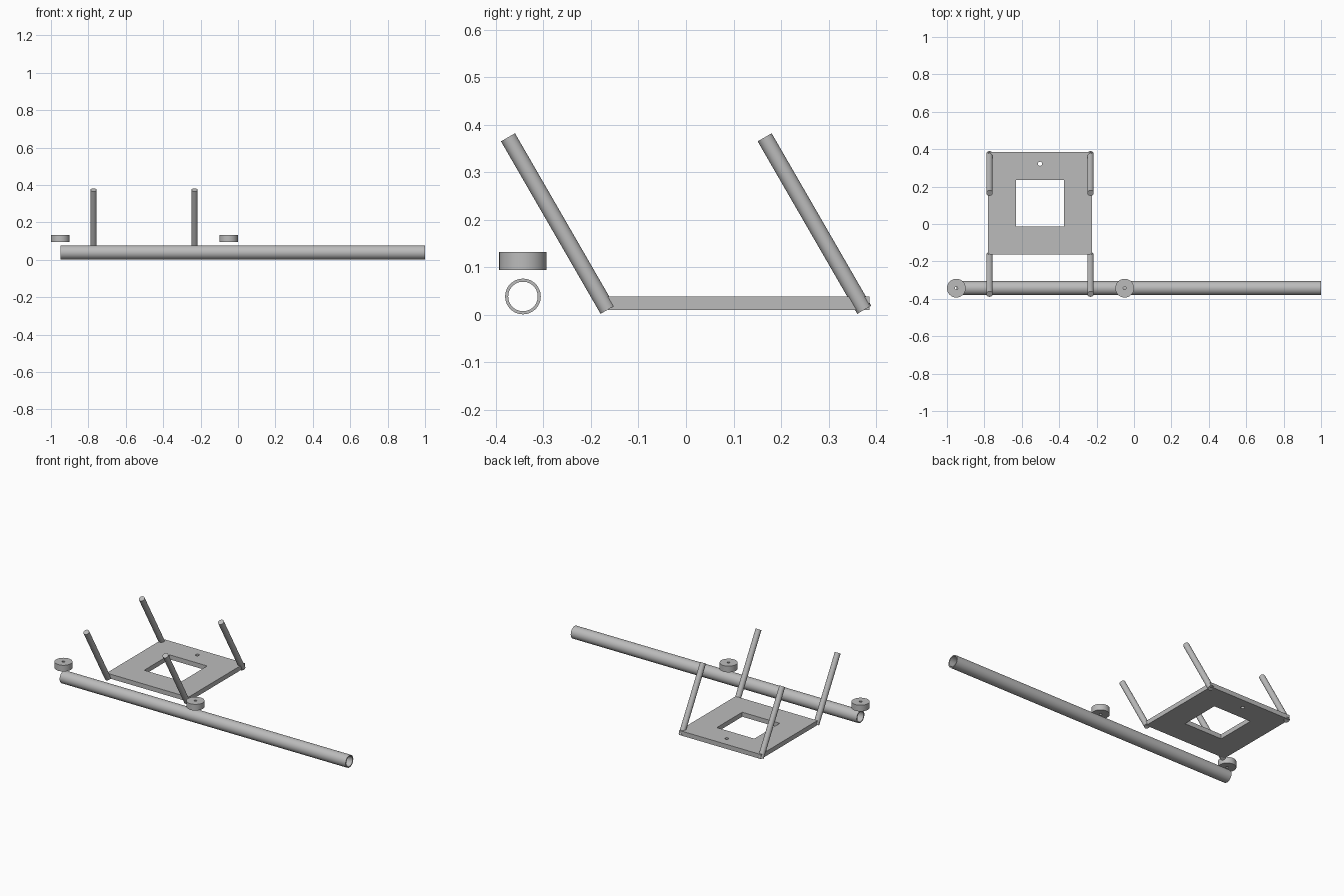
import bpy
import bmesh
from math import cos, sin, pi, radians

cube = bpy.data.objects.get("Cube")
if cube:
    bpy.data.objects.remove(cube, do_unlink=True)

GREY = 0.5
metal = bpy.data.materials.new("plain grey")
metal.use_nodes = True
metal.diffuse_color = (GREY, GREY, GREY, 1)
metal.node_tree.nodes["Principled BSDF"].inputs["Base Color"].default_value = (GREY, GREY, GREY, 1)


def circle(radius, sides=48, x=0, y=0):
    return [(x + radius * cos(2 * pi * i / sides), y + radius * sin(2 * pi * i / sides))
            for i in range(sides)]


def rectangle(half_x, half_y):
    return [(-half_x, -half_y), (half_x, -half_y), (half_x, half_y), (-half_x, half_y)]


def extrusion(name, outlines, length, location, rotation=(0, 0, 0)):
    """Extrude an outline, with any further outlines as holes, centred on location."""
    curve = bpy.data.curves.new(name + "_profile", "CURVE")
    curve.dimensions = "2D"
    curve.fill_mode = "BOTH"
    curve.extrude = length / 2
    for points in outlines:
        spline = curve.splines.new("POLY")
        spline.points.add(len(points) - 1)
        for point, (x, y) in zip(spline.points, points):
            point.co = (x, y, 0, 1)
        spline.use_cyclic_u = True
    helper = bpy.data.objects.new(name + "_helper", curve)
    bpy.context.collection.objects.link(helper)
    bpy.context.view_layer.update()
    depsgraph = bpy.context.evaluated_depsgraph_get()
    mesh = bpy.data.meshes.new_from_object(helper.evaluated_get(depsgraph))
    bpy.data.objects.remove(helper, do_unlink=True)
    bpy.data.curves.remove(curve)

    # Weld the caps to the walls and face everything outward
    bm = bmesh.new()
    bm.from_mesh(mesh)
    bmesh.ops.remove_doubles(bm, verts=bm.verts, dist=0.0001)
    bmesh.ops.recalc_face_normals(bm, faces=bm.faces)
    bm.to_mesh(mesh)
    bm.free()
    mesh.name = name
    mesh.materials.clear()
    mesh.materials.append(metal)

    part = bpy.data.objects.new(name, mesh)
    bpy.context.collection.objects.link(part)
    part.location = location
    part.rotation_euler = rotation
    bpy.ops.object.select_all(action="DESELECT")
    part.select_set(True)
    bpy.context.view_layer.objects.active = part
    bpy.ops.object.shade_smooth_by_angle(angle=radians(30))
    return part


# Long hollow tube lying along the front
TUBE_Y = -0.343
extrusion("long_tube", [circle(0.0375), circle(0.031)], 1.95,
          (0.025, TUBE_Y, 0.0385), (0, pi / 2, 0))

# Two drilled discs above the tube
for side, x in (("right", -0.95), ("left", -0.05)):
    extrusion(side + "_disc", [circle(0.05), circle(0.008, 16)], 0.038, (x, TUBE_Y, 0.1135))

# Flat plate with a square window and a small drilled hole
PLATE_X, PLATE_Y = -0.5025, 0.111
extrusion("base_plate",
          [rectangle(0.279, 0.275), rectangle(0.128, 0.124), circle(0.011, 24, 0, 0.211)],
          0.028, (PLATE_X, PLATE_Y, 0.0245))

# Four slanted posts at the plate corners
LEAN = radians(30)
POST = 0.419
for side, x in (("right", -1), ("left", 1)):
    for end, foot_y in (("front", -0.165), ("rear", 0.375)):
        centre = (PLATE_X + x * 0.27,
                  foot_y - sin(LEAN) * POST / 2,
                  0.0105 + cos(LEAN) * POST / 2)
        extrusion(f"{end}_{side}_post", [circle(0.017, 32)], POST, centre, (LEAN, 0, 0))
